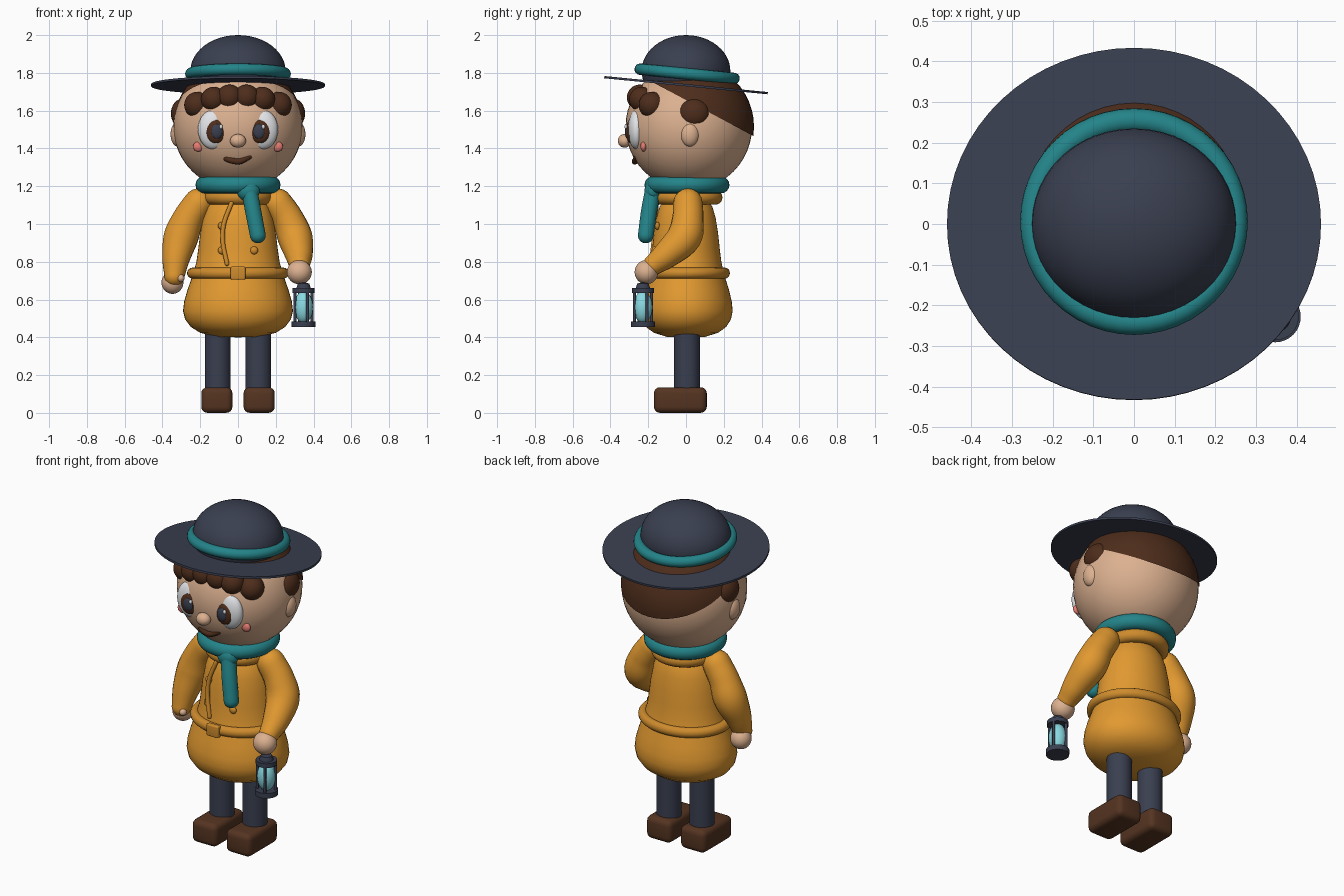
import bpy, bmesh, math
from mathutils import Vector, Matrix

cube = bpy.data.objects.get("Cube")
if cube:
    bpy.data.objects.remove(cube, do_unlink=True)


def material(name, r, g, b):
    m = bpy.data.materials.new(name)
    m.use_nodes = True
    m.diffuse_color = (r, g, b, 1)
    m.node_tree.nodes["Principled BSDF"].inputs["Base Color"].default_value = (r, g, b, 1)
    return m


SKIN = material("skin", .72, .44, .28)
COAT = material("mustard coat", .76, .32, .03)
TRIM = material("dark mustard trim", .62, .26, .026)
NAVY = material("navy cloth", .042, .05, .08)
TEAL = material("teal cloth", .017, .23, .25)
HAIR = material("brown hair", .075, .026, .011)
BOOT = material("brown leather", .09, .034, .015)
WHITE = material("eye white", .85, .87, .9)
PINK = material("pink cheek", .78, .2, .17)
GLASS = material("glowing glass", .25, .7, .76)


def finish(name, bm, mat, angle=40):
    bmesh.ops.recalc_face_normals(bm, faces=bm.faces)
    mesh = bpy.data.meshes.new(name)
    bm.to_mesh(mesh)
    bm.free()
    mesh.materials.append(mat)
    ob = bpy.data.objects.new(name, mesh)
    bpy.context.collection.objects.link(ob)
    bpy.ops.object.select_all(action='DESELECT')
    ob.select_set(True)
    bpy.context.view_layer.objects.active = ob
    bpy.ops.object.shade_smooth_by_angle(angle=math.radians(angle))
    return ob


def ball(name, loc, radii, mat, seg=32):
    bm = bmesh.new()
    bmesh.ops.create_uvsphere(bm, u_segments=seg, v_segments=seg // 2, radius=1)
    bmesh.ops.scale(bm, vec=radii, verts=bm.verts)
    bmesh.ops.translate(bm, vec=loc, verts=bm.verts)
    return finish(name, bm, mat)


def lathe(name, profile, loc, mat, depth_ratio=1, tilt=0, closed=False, seg=48):
    """Spin an (r, z) profile about z; depth_ratio squashes it along y."""
    bm = bmesh.new()
    vs = [bm.verts.new((r, 0, z)) for r, z in profile]
    es = [bm.edges.new(p) for p in zip(vs, vs[1:])]
    if closed:
        es.append(bm.edges.new((vs[-1], vs[0])))
    bmesh.ops.spin(bm, geom=vs + es, cent=(0, 0, 0), axis=(0, 0, 1),
                   angle=math.tau, steps=seg)
    bmesh.ops.remove_doubles(bm, verts=bm.verts, dist=1e-4)
    bmesh.ops.scale(bm, vec=(1, depth_ratio, 1), verts=bm.verts)
    bmesh.ops.transform(bm, matrix=Matrix.Translation(loc) @ Matrix.Rotation(tilt, 4, 'X'),
                        verts=bm.verts)
    return finish(name, bm, mat)


def ring(name, major, minor, loc, mat, **kw):
    turn = [math.tau * i / 16 for i in range(16)]
    profile = [(major + minor * math.cos(t), minor * math.sin(t)) for t in turn]
    return lathe(name, profile, loc, mat, closed=True, **kw)


def tube(name, points, mat, seg=20, steps=6):
    """Smooth round-ended tube through (x, y, z, radius) points."""
    p = [Vector(q) for q in points]
    p = [2 * p[0] - p[1]] + p + [2 * p[-1] - p[-2]]
    path = []
    for a, b, c, d in zip(p, p[1:], p[2:], p[3:]):
        for i in range(steps):
            t = i / steps
            path.append(.5 * (2 * b + (c - a) * t + (2 * a - 5 * b + 4 * c - d) * t * t
                              + (3 * b - a - 3 * c + d) * t ** 3))
    path.append(p[-2])
    centres = [q.to_3d() for q in path]
    radii = [q.w for q in path]
    start = (centres[0] - centres[1]).normalized()
    end = (centres[-1] - centres[-2]).normalized()
    # hemispherical caps
    for k in range(1, 6):
        t = k * math.pi / 11
        centres = [p[1].to_3d() + start * p[1].w * math.sin(t)] + centres
        centres.append(p[-2].to_3d() + end * p[-2].w * math.sin(t))
        radii = [p[1].w * math.cos(t)] + radii + [p[-2].w * math.cos(t)]
    bm = bmesh.new()
    rings = []
    side = start.orthogonal().normalized()
    for i, c in enumerate(centres):
        along = (centres[min(i + 1, len(centres) - 1)] - centres[max(i - 1, 0)]).normalized()
        side = (side - along * side.dot(along)).normalized()
        up = along.cross(side)
        turn = [math.tau * j / seg for j in range(seg)]
        rings.append([bm.verts.new(c + radii[i] * (side * math.cos(t) + up * math.sin(t)))
                      for t in turn])
    for a, b in zip(rings, rings[1:]):
        for j in range(seg):
            bm.faces.new((a[j], a[j - 1], b[j - 1], b[j]))
    bm.faces.new(rings[0])
    bm.faces.new(rings[-1])
    return finish(name, bm, mat, 60)


def box(name, loc, size, bevel, mat):
    bm = bmesh.new()
    bmesh.ops.create_cube(bm, size=1)
    bmesh.ops.scale(bm, vec=size, verts=bm.verts)
    bmesh.ops.bevel(bm, geom=bm.edges[:], offset=bevel, segments=4, profile=.5, affect='EDGES')
    bmesh.ops.translate(bm, vec=loc, verts=bm.verts)
    return finish(name, bm, mat)


def rod(name, loc, r, z0, z1, mat, seg=32):
    return lathe(name, [(0, z0), (r, z0), (r, z1), (0, z1)], loc, mat, seg=seg)


# Hat, tipped back a little
TILT = math.radians(-5.6)
dome = ball("hat_dome", (0, 0, 1.81), (.252, .235, .19), NAVY, 48)
lathe("hat_brim", [(0, -.006), (.46, -.006), (.46, .006), (0, .006)], (0, 0, 1.735),
      NAVY, .945, TILT, seg=64)
ring("hat_band", .25, .03, (0, .006, 1.795), TEAL, tilt=TILT)

# Head and hair
ball("head", (0, .015, 1.515), (.342, .335, .335), SKIN, 48)
bm = bmesh.new()
bmesh.ops.create_uvsphere(bm, u_segments=48, v_segments=24, radius=.345)
bmesh.ops.translate(bm, vec=(0, .015, 1.515), verts=bm.verts)
bmesh.ops.bisect_plane(bm, geom=bm.verts[:] + bm.edges[:] + bm.faces[:], clear_inner=True,
                       plane_co=(0, .33, 1.48), plane_no=(0, .47, .88))
finish("back_hair", bm, HAIR)

for side, s in (("left", 1), ("right", -1)):
    ball(side + "_side_hair", (s * .295, .04, 1.585), (.06, .085, .078), HAIR)
    ball(side + "_ear", (s * .32, .02, 1.475), (.037, .05, .065), SKIN)
    for i, (x, y, z, r) in enumerate([(.215, -.18, 1.63, .07), (.13, -.235, 1.66, .066),
                                      (.045, -.245, 1.67, .068)]):
        ball(f"{side}_fringe_curl_{i + 1}", (s * x, y, z), (r, r, r), HAIR)
    # Face
    ball(side + "_eye_white", (s * .13, -.262, 1.5), (.082, .045, .105), WHITE)
    ball(side + "_iris", (s * .117, -.295, 1.49), (.052, .022, .062), HAIR)
    ball(side + "_pupil", (s * .112, -.308, 1.49), (.031, .016, .04), NAVY)
    ball(side + "_eye_glint", (s * .112 + .022, -.318, 1.515), (.009, .008, .012), WHITE, 16)
    ball(side + "_cheek", (s * .21, -.225, 1.41), (.028, .016, .027), PINK)
    # Legs and boots
    rod(side + "_leg", (s * .108, .005, 0), .068, .1, .47, NAVY)
    box(side + "_boot", (s * .112, -.03, .068), (.165, .28, .135), .032, BOOT)

ball("nose", (0, -.325, 1.44), (.042, .036, .036), SKIN)
tube("mouth", [(-.062, -.262, 1.345, .014), (-.03, -.27, 1.335, .016), (.01, -.27, 1.332, .016),
               (.062, -.262, 1.357, .014)], HAIR, 12)

# Coat
lathe("coat_body", [(0, .4), (.12, .403), (.2, .424), (.25, .455), (.28, .495), (.291, .54),
                    (.285, .59), (.268, .65), (.25, .7), (.235, .745), (.22, .8), (.21, .87),
                    (.2, .95), (.185, 1.03), (.165, 1.09), (.13, 1.14), (.07, 1.17), (0, 1.18)],
      (0, 0, 0), COAT, .85)
ring("coat_collar", .145, .038, (0, .01, 1.14), TRIM)
ring("belt", .241, .029, (0, 0, .74), TRIM, depth_ratio=.86)
box("belt_buckle", (0, -.23, .74), (.078, .03, .07), .008, TRIM)
tube("coat_front_seam", [(-.035, -.155, 1.11, .012), (-.075, -.165, 1, .012),
                         (-.08, -.172, .9, .012), (-.058, -.185, .79, .012)], TRIM, 12)
for x in (-.085, .085):
    for z, y in ((.99, -.152), (.86, -.168)):
        ball("coat_button", (x, y, z), (.021, .014, .021), TRIM, 16)

# Arms and hands
tube("left_sleeve", [(.21, .01, 1.11, .078), (.262, .01, 1.03, .083), (.302, -.01, .93, .092),
                     (.322, -.1, .84, .074), (.325, -.17, .785, .056)], COAT)
ball("left_hand", (.325, -.21, .745), (.066, .062, .064), SKIN)
tube("right_sleeve", [(-.21, .01, 1.11, .078), (-.262, .015, 1.03, .083),
                      (-.302, .015, .93, .092), (-.328, -.02, .82, .074),
                      (-.337, -.05, .725, .054)], COAT)
ball("right_hand", (-.347, -.022, .69), (.058, .058, .06), SKIN)
ball("right_thumb", (-.303, -.085, .713), (.02, .022, .02), SKIN, 16)

# Scarf
ring("scarf_loop", .18, .045, (0, .005, 1.207), TEAL)
ball("scarf_knot", (.055, -.175, 1.175), (.06, .045, .055), TEAL)
tube("scarf_tail", [(.06, -.175, 1.18, .042), (.08, -.195, 1.07, .043),
                    (.105, -.213, .94, .042)], TEAL)

# Lantern
spot = Vector((.347, -.228, 0))
rod("lantern_base", spot, .063, .455, .485, NAVY)
rod("lantern_lid", spot, .058, .635, .66, NAVY)
lathe("lantern_cap", [(0, .655), (.04, .655), (.03, .685), (0, .692)], spot, NAVY)
ball("lantern_glass", spot + Vector((0, 0, .56)), (.05, .05, .085), GLASS)
for i in range(4):
    a = math.radians(25 + 90 * i)
    rod("lantern_bar", spot + Vector((math.cos(a), math.sin(a), 0)) * .05, .008, .47, .65, NAVY, 10)
